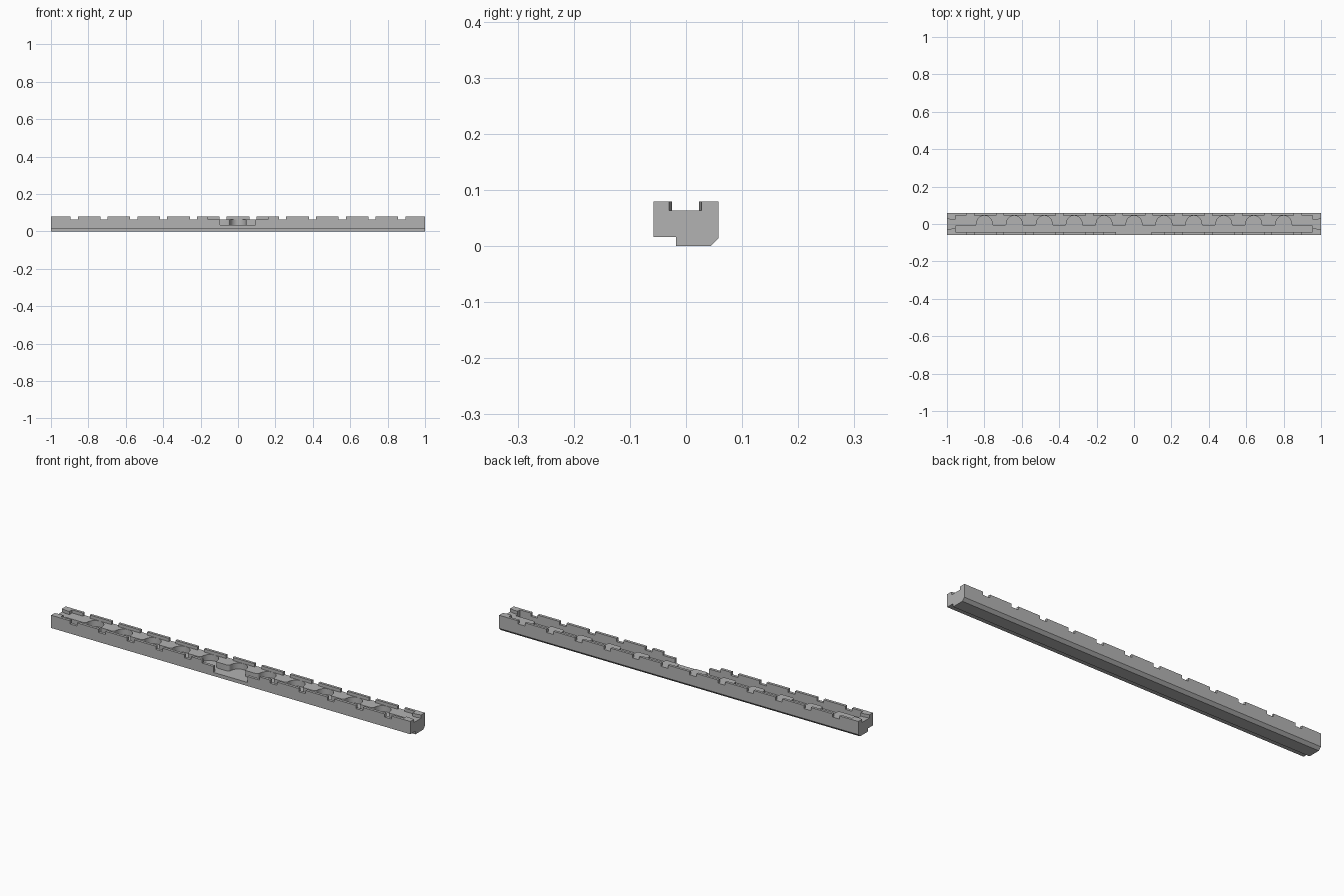
import bpy, bmesh, math

if "Cube" in bpy.data.objects:
    bpy.data.objects.remove(bpy.data.objects["Cube"])

grey = bpy.data.materials.new("plain grey")
grey.diffuse_color = (0.45, 0.45, 0.45, 1)
grey.use_nodes = True
grey.node_tree.nodes["Principled BSDF"].inputs["Base Color"].default_value = grey.diffuse_color


def prism(name, pts, lo, hi, axis="z"):
    """Extrude a 2D outline: (x, y) along z, or (y, z) along x."""
    place = (lambda p, t: (p[0], p[1], t)) if axis == "z" else (lambda p, t: (t, p[0], p[1]))
    bm = bmesh.new()
    a = [bm.verts.new(place(p, lo)) for p in pts]
    b = [bm.verts.new(place(p, hi)) for p in pts]
    n = len(pts)
    bm.faces.new(a)
    bm.faces.new(b)
    for i in range(n):
        bm.faces.new((a[i], a[(i + 1) % n], b[(i + 1) % n], b[i]))
    bmesh.ops.recalc_face_normals(bm, faces=bm.faces)
    me = bpy.data.meshes.new(name)
    bm.to_mesh(me)
    bm.free()
    ob = bpy.data.objects.new(name, me)
    bpy.context.collection.objects.link(ob)
    return ob


def box(name, x0, x1, y0, y1, z0, z1):
    return prism(name, [(x0, y0), (x1, y0), (x1, y1), (x0, y1)], z0, z1)


def cut(target, cutter):
    bpy.context.view_layer.objects.active = target
    mod = target.modifiers.new("cut", "BOOLEAN")
    mod.object, mod.operation, mod.solver = cutter, "DIFFERENCE", "EXACT"
    bpy.ops.object.modifier_apply(modifier=mod.name)
    bpy.data.objects.remove(cutter)


PITCH, TOP, LEDGE, FLOOR = 0.16, 0.08, 0.064, 0.034
BACK, FRONT, STEP = 0.045, -0.044, -0.01

# Main bar: stepped underside at the front, chamfer at the back
rail = prism("rail", [(-0.058, 0.016), (-0.018, 0.016), (-0.018, 0), (0.044, 0),
                      (0.058, 0.014), (0.058, TOP), (-0.058, TOP)], -1, 1, "x")
rail.data.materials.append(grey)

# Long top channel, pinched and flared at both ends
side = [(0.955, FRONT), (0.955, -0.025), (0.975, -0.025), (1.01, -0.032),
        (1.01, 0.030), (0.975, 0.023), (0.955, 0.023), (0.955, BACK)]
cut(rail, prism("channel", side + [(-x, y) for x, y in reversed(side)], LEDGE, 0.1))

# Deep pocket with eleven rounded bays toward the back
R, FIL = 0.042, 0.012
CY = BACK - 0.0005 - R
pts = [(0.955, FRONT), (0.955, STEP)]
for k in range(5, -6, -1):
    cx = k * PITCH
    fx, fy = R + FIL, STEP + FIL
    right = [(cx + fx - FIL * math.sin(a), STEP + FIL * (1 - math.cos(a)))
             for a in (i * math.pi / 8 for i in range(5))]
    arc = [(cx + R * math.cos(a), CY + R * math.sin(a))
           for a in (i * math.pi / 16 for i in range(17))]
    left = [(2 * cx - x, y) for x, y in reversed(right)]
    pts += right + arc + left
pts += [(-0.955, STEP), (-0.955, FRONT)]
cut(rail, prism("pocket", pts, FLOOR, 0.1))

# Notches across both side walls
for k in range(12):
    cx = (k - 5.5) * PITCH * 0.995
    cut(rail, box("notch", cx - 0.019, cx + 0.019, -0.1, 0.1, LEDGE, 0.1))

# Opening in the middle of the front wall
cut(rail, box("wide_gap", -0.16, 0.16, -0.1, FRONT + 0.004, LEDGE, 0.1))
cut(rail, box("deep_gap", -0.097, 0.093, -0.1, FRONT + 0.004, FLOOR, 0.1))

# Smooth only the curved bay walls
bpy.ops.object.select_all(action="DESELECT")
rail.select_set(True)
bpy.context.view_layer.objects.active = rail
bpy.ops.object.shade_smooth_by_angle(angle=math.radians(30))
